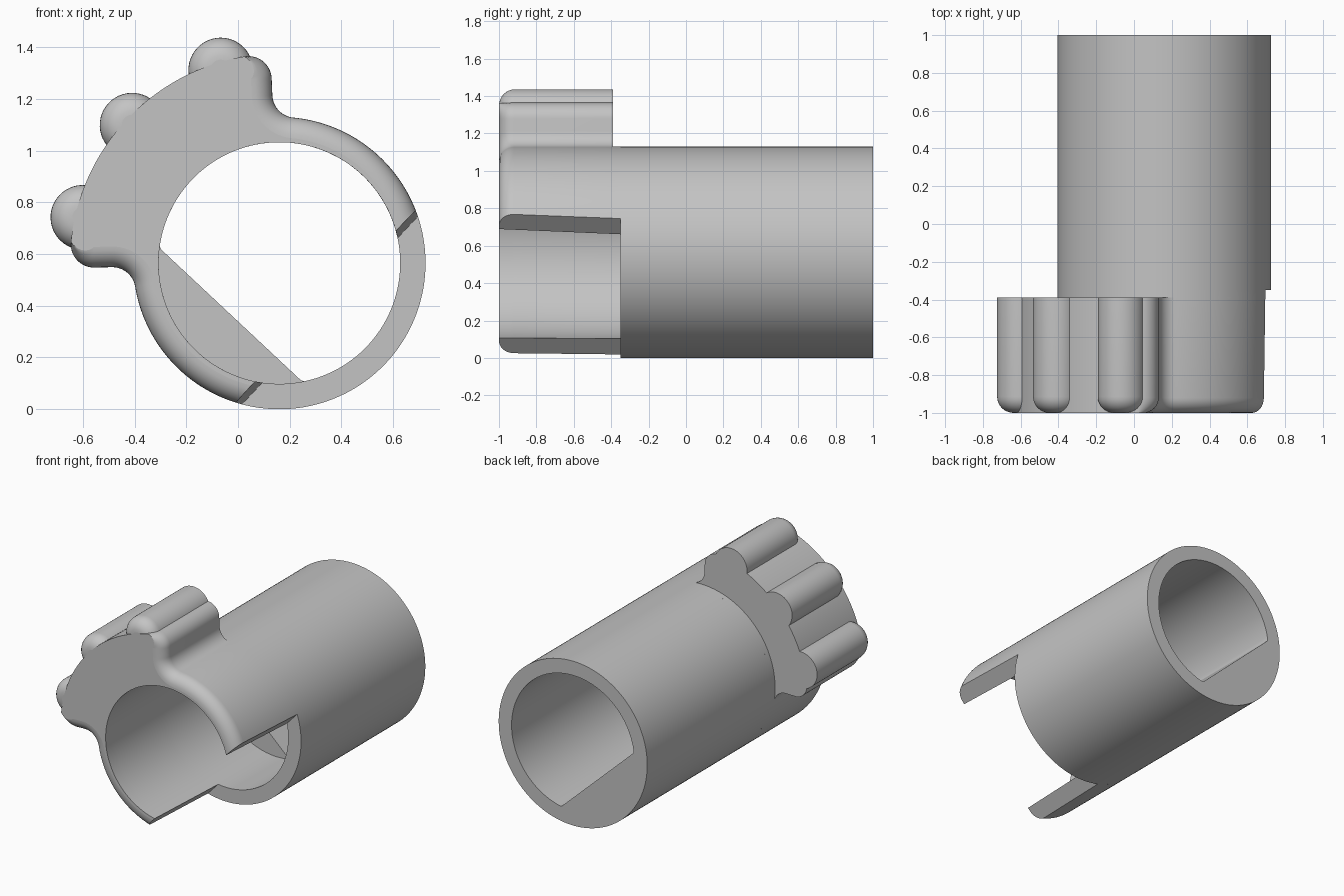
import bpy, bmesh
from math import sin, cos, asin, acos, pi, radians, hypot, atan2

cube = bpy.data.objects.get("Cube")
if cube:
    bpy.data.objects.remove(cube)

grey = bpy.data.materials.new("plain grey")
grey.use_nodes = True
grey.diffuse_color = (0.55, 0.55, 0.55, 1)
grey.node_tree.nodes["Principled BSDF"].inputs["Base Color"].default_value = (0.55, 0.55, 0.55, 1)

# Shared dimensions: sections use axes p (towards the grips) and q (across them)
CX, CZ, TILT = 0.16, 0.565, radians(136.9)
OUTER, BORE, FAN = 0.565, 0.467, 0.81
CORNER = 0.09                    # radius of the fan's side roundings
SIDE = radians(44.5)             # half angle of the fan
ROUND = 0.08                     # rounding of the front edge
FRONT, FAN_BACK, STEP, BACK = -1, -0.39, -0.35, 1


def polar(r, a):
    return r * cos(a), r * sin(a)


def arc(centre, radius, start, end, n):
    """Points along an arc; radius may be a function of the fraction travelled."""
    pts = []
    for i in range(n + 1):
        t = i / n
        r = radius(t) if callable(radius) else radius
        x, y = polar(r, start + (end - start) * t)
        pts.append((centre[0] + x, centre[1] + y))
    return pts


def loft(name, sections, caps=True, cyclic=False):
    """Skin a list of (y, points) sections into a smooth object with sharp edges."""
    bm = bmesh.new()
    loops = []
    for y, pts in sections:
        loops.append([bm.verts.new((CX + p * cos(TILT) - q * sin(TILT), y,
                                    CZ + p * sin(TILT) + q * cos(TILT))) for p, q in pts])
    pairs = list(zip(loops, loops[1:]))
    if cyclic:
        pairs.append((loops[-1], loops[0]))
    for a, b in pairs:
        for i in range(len(a)):
            j = (i + 1) % len(a)
            bm.faces.new((a[i], a[j], b[j], b[i]))
    if caps:
        bm.faces.new(loops[0])
        bm.faces.new(loops[-1])
    bmesh.ops.remove_doubles(bm, verts=bm.verts, dist=0.00005)
    bmesh.ops.recalc_face_normals(bm, faces=bm.faces)
    for f in bm.faces:
        f.smooth = True
    for e in bm.edges:
        big = any(len(f.verts) > 8 for f in e.link_faces)
        e.smooth = not big and e.calc_face_angle(0) < radians(30)
    mesh = bpy.data.meshes.new(name)
    bm.to_mesh(mesh)
    bm.free()
    mesh.materials.append(grey)
    ob = bpy.data.objects.new(name, mesh)
    bpy.context.collection.objects.link(ob)
    return ob


# Main tube with a flat along the rear part of its bore
def flatten(pts):
    return [(p, min(q, 0.274)) for p, q in pts]


outer = arc((0, 0), OUTER, 0, 2 * pi, 144)[:-1]
bore = arc((0, 0), BORE, 0, 2 * pi, 144)[:-1]
FLAT_START = 0.2
loft("main_tube", [(STEP, outer), (BACK, outer), (BACK, flatten(bore)),
                   (FLAT_START, flatten(bore)), (FLAT_START, bore), (STEP, bore)],
     caps=False, cyclic=True)


# Open front collar with a raised fan
def collar_section(y, inset=0, fan=True):
    cut = 0.244 + 0.024 * (y - FRONT) / (STEP - FRONT)
    a1 = SIDE - asin(CORNER / (FAN - CORNER))
    a2 = SIDE + asin(CORNER / (OUTER + CORNER))
    half = arc((0, 0), FAN, 0, a1, 24)[:-1]
    half += arc(polar(FAN - CORNER, a1), lambda t: CORNER - inset * sin(t * pi / 2),
                a1, SIDE + pi / 2, 14)
    half += arc(polar(OUTER + CORNER, a2), CORNER + inset, SIDE - pi / 2, a2 - pi, 14)
    if not fan:
        half = [polar(OUTER, atan2(q, p)) for p, q in half]
    half += arc((0, 0), OUTER - inset, a2, acos(-cut / (OUTER - inset)), 32)[1:]
    end = acos(-cut / BORE)
    mirrored = [(p, -q) for p, q in reversed(half[1:])]
    return y, mirrored + half + arc((0, 0), BORE, end, -end, 90)


rounding = [i / 8 * pi / 2 for i in range(9)]
collar = [collar_section(FRONT + ROUND * (1 - sin(a)), ROUND * (1 - cos(a)))
          for a in reversed(rounding)]
collar += [collar_section(FAN_BACK), collar_section(FAN_BACK, fan=False),
           collar_section(STEP, fan=False)]
loft("front_collar", collar)

# Three rounded grip ribs on the fan
RIB, RIB_ROUND = 0.125, 0.085
for name, angle in (("upper", -30), ("middle", 0), ("lower", 30)):
    centre = polar(0.78, radians(angle))
    rings = [(FRONT + 0.001 + RIB_ROUND * (1 - sin(a)),
              arc(centre, RIB - RIB_ROUND * (1 - cos(a)), 0, 2 * pi, 48)[:-1])
             for a in rounding]
    rings.reverse()
    rings = sorted(rings, key=lambda s: s[0])
    rings.append((FAN_BACK, arc(centre, RIB, 0, 2 * pi, 48)[:-1]))
    loft(name + "_grip_rib", rings)
